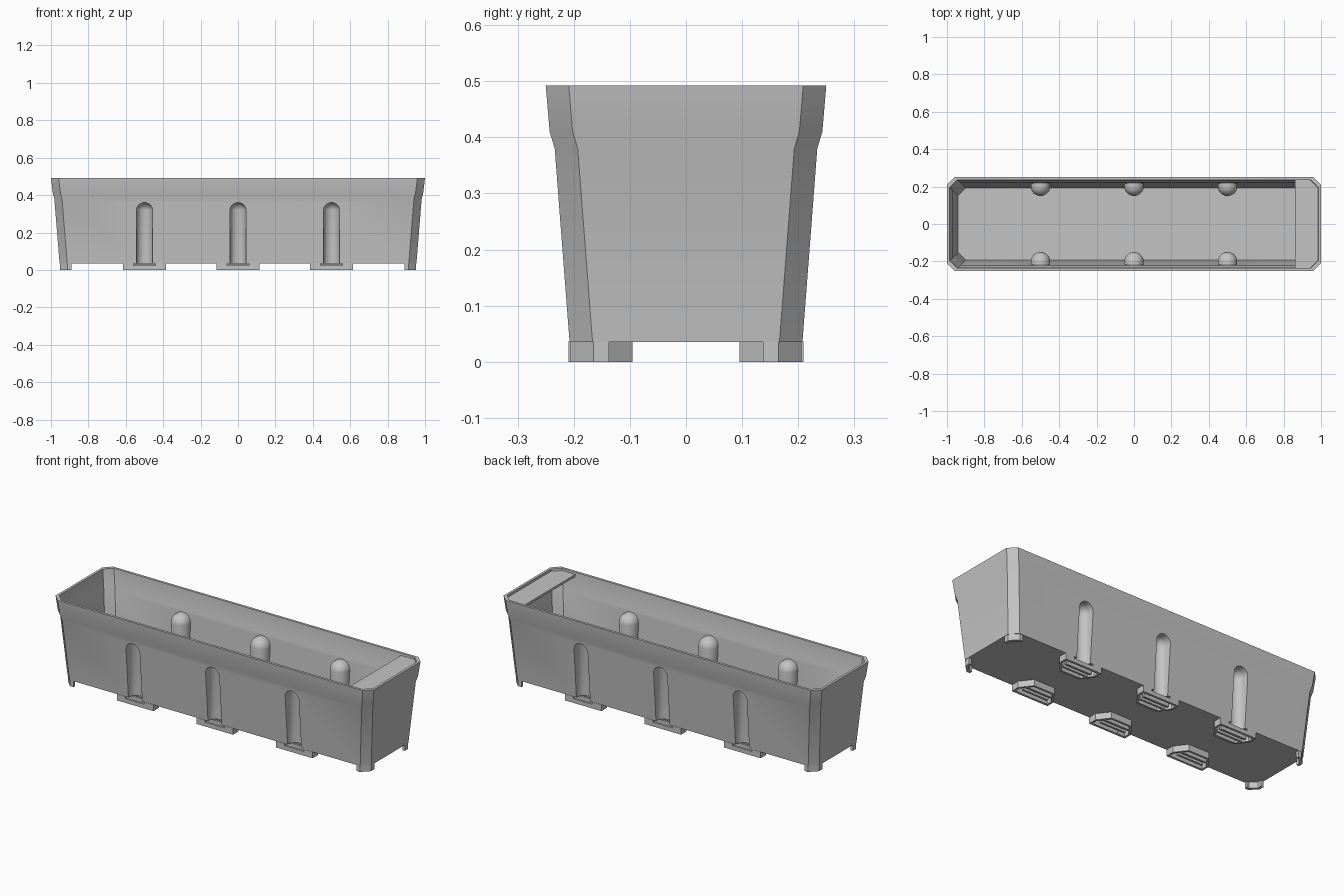
import bpy, bmesh
from mathutils import Vector

cube = bpy.data.objects.get("Cube")
if cube:
    bpy.data.objects.remove(cube, do_unlink=True)

GREY = (0.55, 0.55, 0.55, 1)
mat = bpy.data.materials.new("grey plastic")
mat.use_nodes = True
mat.diffuse_color = GREY
mat.node_tree.nodes["Principled BSDF"].inputs["Base Color"].default_value = GREY

WALL = 0.014
CORNER = 0.041
GROOVE_X = (-0.5, 0, 0.5)


def make(name, bm):
    bmesh.ops.recalc_face_normals(bm, faces=bm.faces)
    mesh = bpy.data.meshes.new(name)
    bm.to_mesh(mesh)
    bm.free()
    obj = bpy.data.objects.new(name, mesh)
    mesh.materials.append(mat)
    bpy.context.collection.objects.link(obj)
    return obj


def octagon(x, y, c=CORNER):
    half = [(x, y - c), (x - c, y), (c - x, y), (-x, y - c)]
    return half + [(-a, -b) for a, b in half]


def loft(name, sections):
    """Stack chamfered rectangles (z, half x, half y) into a solid."""
    bm = bmesh.new()
    rings = [[bm.verts.new((a, b, z)) for a, b in octagon(x, y)] for z, x, y in sections]
    for lo, hi in zip(rings, rings[1:]):
        for i in range(8):
            j = (i + 1) % 8
            bm.faces.new((lo[i], lo[j], hi[j], hi[i]))
    bm.faces.new(rings[0])
    bm.faces.new(rings[-1])
    return make(name, bm)


def add_prism(bm, points, z0, z1):
    face = bm.faces.new([bm.verts.new((x, y, z0)) for x, y in points])
    ext = bmesh.ops.extrude_face_region(bm, geom=[face])
    for v in ext["geom"]:
        if isinstance(v, bmesh.types.BMVert):
            v.co.z = z1


def add_box(bm, x0, x1, y0, y1, z0, z1):
    add_prism(bm, [(x0, y0), (x1, y0), (x1, y1), (x0, y1)], z0, z1)


def capsules(name, radius, bottom):
    """Upright domed columns, stretched outward through the walls."""
    bm = bmesh.new()
    for x in GROOVE_X:
        for side in (-1, 1):
            new = bmesh.ops.create_uvsphere(bm, u_segments=32, v_segments=24, radius=radius)
            for v in new["verts"]:
                if v.co.z < 0.001:
                    v.co.z += bottom - 0.316
                if v.co.y * side > -0.001:
                    v.co.y += side * 0.07
                v.co += Vector((x, side * 0.203, 0.316))
    return make(name, bm)


def subtract(target, cutter):
    mod = target.modifiers.new("cut", "BOOLEAN")
    mod.operation = "DIFFERENCE"
    mod.solver = "EXACT"
    mod.object = cutter
    bpy.context.view_layer.objects.active = target
    bpy.ops.object.modifier_apply(modifier=mod.name)
    bpy.data.objects.remove(cutter, do_unlink=True)


# Trough: outer solid, minus a cavity that leaves room for the columns
profile = [(0.035, 0.954, 0.2075), (0.38, 0.982, 0.234), (0.41, 0.99, 0.243), (0.492, 1.0, 0.25)]
inner = [(z, x - WALL, y - WALL) for z, x, y in profile]
inner[0] = (0.05,) + inner[0][1:]
inner.append((0.55,) + inner[-1][1:])
trough = loft("planter_trough", profile)
cavity = loft("cavity", inner)
subtract(cavity, capsules("column_shape", 0.053, 0.0))
subtract(trough, cavity)
subtract(trough, capsules("groove_shape", 0.044, -0.05))

# Shelf closing one end just under the rim
bm = bmesh.new()
x, y, c = 0.99, 0.24, CORNER
add_prism(bm, [(0.86, -y), (x - c, -y), (x, c - y), (x, y - c), (x - c, y), (0.86, y)], 0.467, 0.48)
make("end_shelf", bm)

# Thin angled legs under the four corners
bm = bmesh.new()
leg = [(0.89, 0.206), (0.911, 0.206), (0.952, 0.165), (0.952, 0.137),
       (0.936, 0.137), (0.936, 0.158), (0.904, 0.19), (0.89, 0.19)]
for sx in (-1, 1):
    for sy in (-1, 1):
        add_prism(bm, [(sx * a, sy * b) for a, b in leg], 0, 0.04)
make("corner_legs", bm)

# Slotted feet under each groove
t = 0.012
outline = [(0.115, 0.205), (0.115, 0.16), (0.065, 0.095)]
inset = [(0.115 - t, 0.205), (0.115 - t, 0.165), (0.06, 0.095 + t)]
path = outline + [(-a, b) for a, b in outline[::-1]]
path += [(-a, b) for a, b in inset] + inset[::-1]
bm = bmesh.new()
for cx in GROOVE_X:
    for side in (-1, 1):
        add_prism(bm, [(cx + a, side * b) for a, b in path], 0, 0.036)
        for sx in (-1, 1):
            add_box(bm, cx + sx * 0.06, cx + sx * 0.115, side * 0.196, side * 0.209, 0, 0.036)
        add_box(bm, cx - 0.06, cx + 0.06, side * 0.197, side * 0.209, 0, 0.024)
        for rib in (0.13, 0.16):
            add_box(bm, cx - 0.08, cx + 0.08, side * rib, side * (rib + t), 0, 0.03)
make("slotted_feet", bm)

# Smooth only the rounded grooves
bpy.ops.object.select_all(action="DESELECT")
trough.select_set(True)
bpy.context.view_layer.objects.active = trough
bpy.ops.object.shade_smooth_by_angle(angle=0.3)
